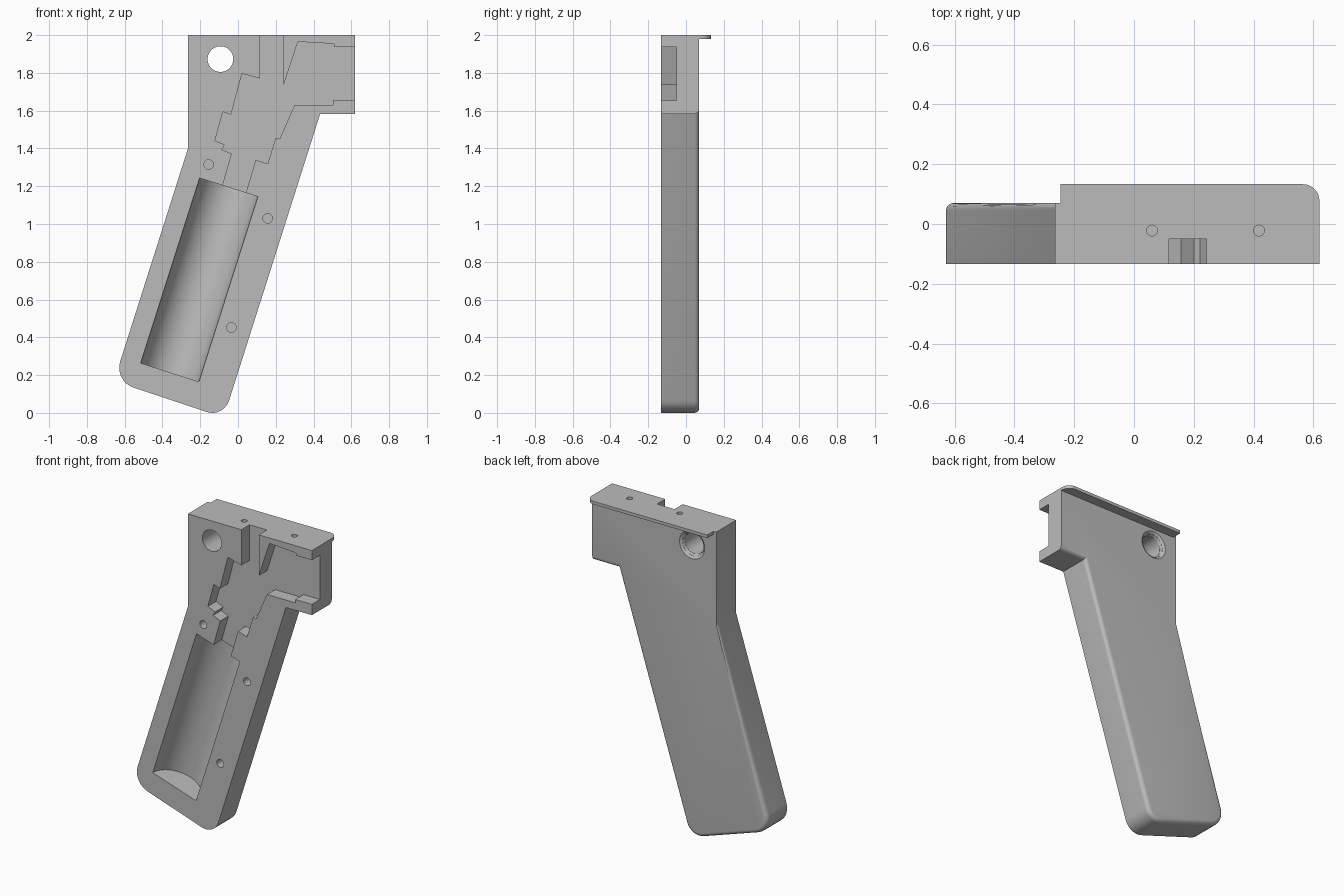
import bpy, bmesh, math
from mathutils import Vector, Matrix

if "Cube" in bpy.data.objects:
    bpy.data.objects.remove(bpy.data.objects["Cube"])

grey = bpy.data.materials.new("plain grey")
grey.use_nodes = True
grey.diffuse_color = (0.5, 0.5, 0.5, 1)
grey.node_tree.nodes["Principled BSDF"].inputs["Base Color"].default_value = (0.5, 0.5, 0.5, 1)

FRONT, FLOOR, BACK, LIP = -0.133, -0.05, 0.07, 0.133


def finish(bm, name, helper=False):
    bmesh.ops.recalc_face_normals(bm, faces=bm.faces)
    mesh = bpy.data.meshes.new(name)
    bm.to_mesh(mesh)
    bm.free()
    mesh.materials.append(grey)
    obj = bpy.data.objects.new(name, mesh)
    bpy.context.collection.objects.link(obj)
    obj.hide_render = helper
    return obj


def rounded(points, radii, steps=8):
    """Replace chosen right-angled corners of an outline by arcs."""
    out = []
    for i, p in enumerate(points):
        p = Vector(p)
        if i not in radii:
            out.append(p)
            continue
        a = (Vector(points[i - 1]) - p).normalized() * radii[i]
        b = (Vector(points[(i + 1) % len(points)]) - p).normalized() * radii[i]
        for k in range(steps + 1):
            t = math.pi / 2 * k / steps
            out.append(p + a + b - b * math.cos(t) - a * math.sin(t))
    return out


def prism(outline, start, depth):
    """Extrude an outline given as 3D points."""
    bm = bmesh.new()
    face = bm.faces.new([bm.verts.new(p) for p in outline])
    ext = bmesh.ops.extrude_face_region(bm, geom=[face])["geom"]
    bmesh.ops.translate(bm, vec=depth, verts=[g for g in ext if isinstance(g, bmesh.types.BMVert)])
    bmesh.ops.translate(bm, vec=start, verts=bm.verts)
    return bm


def front_prism(outline, y0, y1):
    return prism([(x, 0, z) for x, z in outline], (0, y0, 0), (0, y1 - y0, 0))


def rod(name, p0, p1, r0, r1=None, sides=32):
    """Round cutter between two points."""
    p0, p1 = Vector(p0), Vector(p1)
    axis = p1 - p0
    bm = bmesh.new()
    place = Matrix.Translation((p0 + p1) / 2) @ axis.to_track_quat("Z", "Y").to_matrix().to_4x4()
    bmesh.ops.create_cone(bm, cap_ends=True, segments=sides, radius1=r0,
                          radius2=r0 if r1 is None else r1, depth=axis.length, matrix=place)
    return finish(bm, name, True)


def boolean(obj, tool, operation="DIFFERENCE"):
    mod = obj.modifiers.new(tool.name, "BOOLEAN")
    mod.operation, mod.solver, mod.object = operation, "EXACT", tool
    bpy.context.view_layer.objects.active = obj
    bpy.ops.object.modifier_apply(modifier=mod.name)
    bpy.data.objects.remove(tool)


# Handle half: slanted grip with a squared head
outline = rounded([(-0.265, 2), (-0.265, 1.4), (-0.657, 0.168), (-0.076, -0.025),
                   (0.435, 1.583), (0.62, 1.583), (0.62, 2)], {2: 0.11, 3: 0.095})
bm = front_prism(outline, FRONT, BACK)
rim = []
for e in bm.edges:
    a, b = (v.co for v in e.verts)
    on_back = min(a.y, b.y) > BACK - 0.001
    if on_back and max(a.z, b.z) < 1.6:
        rim.append(e)
bmesh.ops.bevel(bm, geom=rim, offset=0.025, segments=5, profile=0.5, affect="EDGES")
handle = finish(bm, "handle_half")

# Thin lip along the top of the back
lip = rounded([(-0.245, 0.04), (0.62, 0.04), (0.62, LIP), (-0.245, LIP)], {2: 0.055})
boolean(handle, finish(prism([(x, y, 0) for x, y in lip], (0, 0, 1.98), (0, 0, 0.02)),
                       "top_lip", True), "UNION")

# Stepped channel for the inner parts, open at the top and the right end
channel = [(0.117, 2.1), (0.117, 1.77), (0.021, 1.796), (-0.037, 1.578), (-0.08, 1.594),
           (-0.122, 1.441), (-0.07, 1.42), (-0.085, 1.393), (-0.033, 1.372), (-0.085, 1.19),
           (0.037, 1.15), (0.094, 1.34), (0.157, 1.319), (0.2, 1.457), (0.221, 1.451),
           (0.3, 1.631), (0.502, 1.631), (0.502, 1.653), (0.7, 1.653), (0.7, 1.938),
           (0.507, 1.938), (0.507, 1.954), (0.317, 1.965), (0.242, 1.737), (0.242, 2.1)]
boolean(handle, finish(front_prism(channel, FRONT - 0.1, FLOOR), "channel_cutter", True))

# Half-round cell bay in the grip
boolean(handle, rod("bay_cutter", (-0.361, FRONT, 0.2145), (-0.049, FRONT, 1.194), 0.162, sides=64))

# Cross hole with an eased rim at the back
hx, hz, hr = -0.093, 1.873, 0.068
boolean(handle, rod("cross_hole_cutter", (hx, FRONT - 0.1, hz), (hx, BACK + 0.1, hz), hr, sides=48))
for depth, flare in ((0.025, 0.012), (0.01, 0.025)):
    boolean(handle, rod("rim_cutter", (hx, BACK - depth, hz), (hx, BACK + 0.002, hz),
                        hr + 0.001 if depth > 0.02 else hr + 0.008, hr + flare, 48))

# Dowel holes in the joining face, screw holes in the top
for x, z in ((-0.155, 1.315), (0.157, 1.03), (-0.034, 0.452)):
    boolean(handle, rod("dowel_cutter", (x, FRONT - 0.1, z), (x, FRONT + 0.09, z), 0.025))
for x in (0.06, 0.418):
    boolean(handle, rod("screw_cutter", (x, -0.022, 1.87), (x, -0.022, 2.1), 0.018))

bpy.ops.object.select_all(action="DESELECT")
handle.select_set(True)
bpy.context.view_layer.objects.active = handle
bpy.ops.object.shade_smooth_by_angle(angle=math.radians(30))
